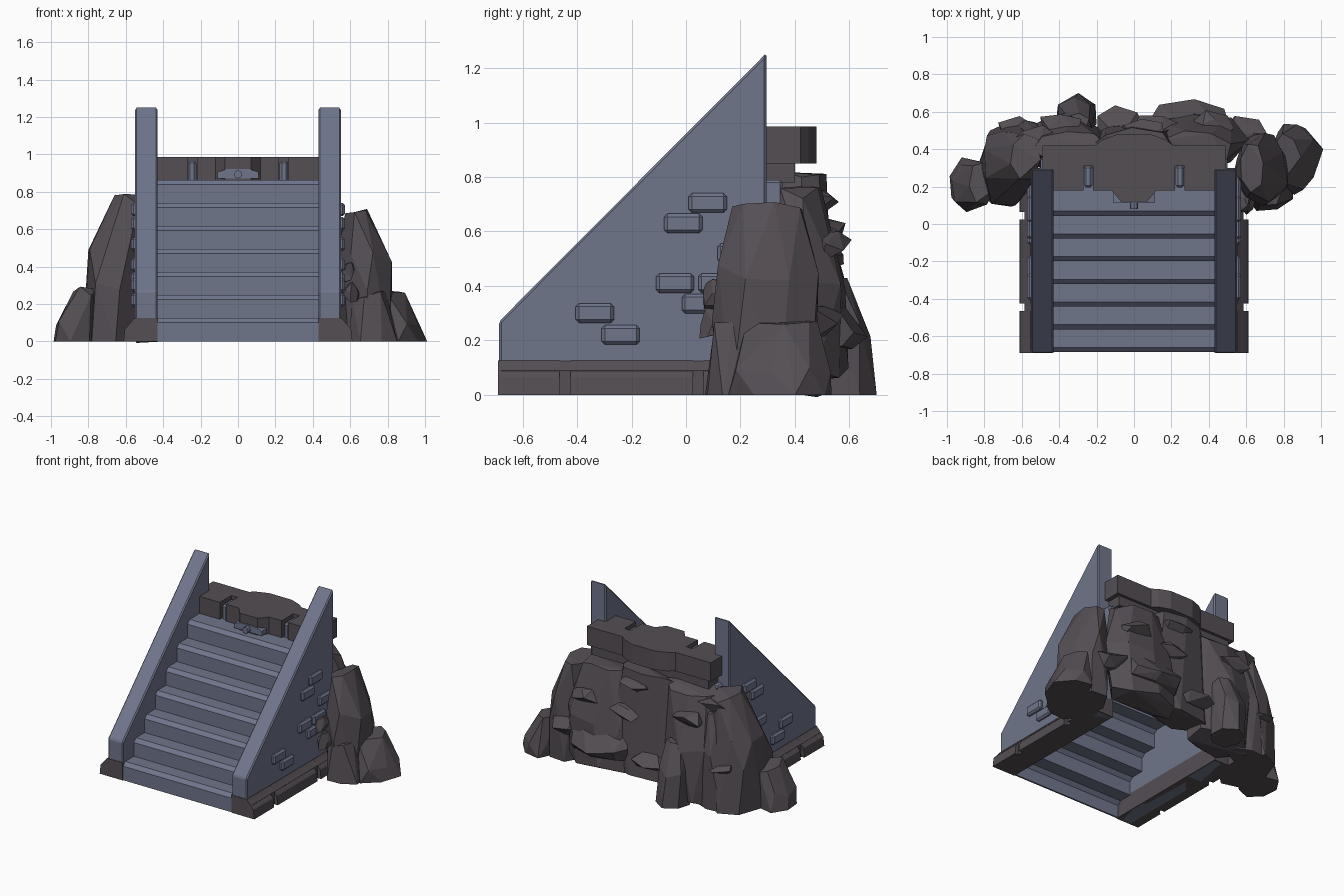
import bpy, bmesh, math, random
from mathutils import Vector

if "Cube" in bpy.data.objects:
    bpy.data.objects.remove(bpy.data.objects["Cube"])


def material(name, rgb):
    m = bpy.data.materials.new(name)
    m.use_nodes = True
    m.diffuse_color = (*rgb, 1)
    m.node_tree.nodes["Principled BSDF"].inputs["Base Color"].default_value = (*rgb, 1)
    return m


STONE = material("blue grey stone", (0.16, 0.18, 0.26))
ROCK = material("dark brown rock", (0.09, 0.077, 0.088))


def finish(name, bm, mat, bevel=0):
    bmesh.ops.recalc_face_normals(bm, faces=bm.faces)
    me = bpy.data.meshes.new(name)
    bm.to_mesh(me)
    bm.free()
    me.materials.append(mat)
    ob = bpy.data.objects.new(name, me)
    bpy.context.collection.objects.link(ob)
    if bevel:
        mod = ob.modifiers.new("Bevel", "BEVEL")
        mod.width, mod.segments = bevel, 1
    return ob


def prism(name, points, axis, start, end, mat, bevel=0):
    """Extrude a closed profile along x, y or z."""
    bm = bmesh.new()
    def place(p, t):
        co = list(p)
        co.insert("xyz".index(axis), t)
        return bm.verts.new(co)
    face = bm.faces.new([place(p, start) for p in points])
    grown = bmesh.ops.extrude_face_region(bm, geom=[face])["geom"]
    shift = Vector([end - start if a == axis else 0 for a in "xyz"])
    bmesh.ops.translate(bm, vec=shift, verts=[g for g in grown if isinstance(g, bmesh.types.BMVert)])
    return finish(name, bm, mat, bevel)


def box(name, x, y, z, mat, bevel=0):
    corners = [(x[0], y[0]), (x[1], y[0]), (x[1], y[1]), (x[0], y[1])]
    return prism(name, corners, "z", z[0], z[1], mat, bevel)


def rock(name, rings, seed, sides=7, jitter=0.12):
    """Faceted boulder: hull round jittered rings of (z, x, y, half width, half depth)."""
    rng = random.Random(seed)
    bm = bmesh.new()
    for z, cx, cy, rx, ry in rings:
        turn = rng.random()
        for i in range(sides):
            a = math.tau * (i + turn) / sides
            r = 1.08 + rng.uniform(-jitter, jitter)
            lift = rng.uniform(-0.03, 0.03) if z > 0 else 0
            bm.verts.new((cx + rx * r * math.cos(a), cy + ry * r * math.sin(a), z + lift))
    out = bmesh.ops.convex_hull(bm, input=bm.verts)
    spare = {g for g in out["geom_interior"] + out["geom_unused"] if isinstance(g, bmesh.types.BMVert)}
    bmesh.ops.delete(bm, geom=list(spare), context="VERTS")
    bmesh.ops.dissolve_limit(bm, angle_limit=math.radians(9), verts=bm.verts, edges=bm.edges)
    return finish(name, bm, ROCK)


# Stair sheet with chamfered noses, open underneath
steps, run, rise, nose = 7, 0.1215, 0.123, 0.025
path = [(-0.685, 0)]
for k in range(steps):
    y, z = -0.685 + run * k, 0.125 + rise * k
    path += [(y, z - nose), (y + nose, z), (y + run, z)]
path[-1] = (0.3, path[-1][1])
under = [(y + 0.012, z - 0.012) for y, z in path[1:]]
prism("stairs", path + under[::-1] + [(-0.673, 0)], "x", -0.44, 0.44, STONE)

# Sloping side walls, plinths and raised bricks, on both sides
wall = [(-0.686, 0), (-0.686, 0.27), (0.295, 1.255), (0.295, 0)]
bricks = [(0.08, 0.705), (-0.01, 0.63), (-0.04, 0.41), (0.115, 0.41),
          (0.055, 0.335), (-0.335, 0.3), (-0.24, 0.22), (0.185, 0.52)]
for side, s in (("left", 1), ("right", -1)):
    prism(side + "_wall", wall, "x", s * 0.43, s * 0.55, STONE, 0.008)
    plinth = [(0.43, 0), (0.585, 0), (0.585, 0.09), (0.552, 0.125), (0.43, 0.125)]
    prism(side + "_plinth_core", [(s * x, z) for x, z in plinth], "y", -0.68, 0.3, ROCK)
    outer = [(0.43, 0), (0.612, 0), (0.605, 0.065), (0.553, 0.126), (0.43, 0.126)]
    for i, (a, b) in enumerate([(-0.69, -0.465), (-0.425, 0.025), (0.065, 0.3)]):
        prism(f"{side}_plinth_block_{i}", [(s * x, z) for x, z in outer], "y", a, b, ROCK)
    for i, (y, z) in enumerate(bricks):
        box(f"{side}_wall_brick_{i}", (s * 0.53, s * 0.572), (y - 0.07, y + 0.07),
            (z - 0.036, z + 0.036), STONE, 0.012)

# Landing slab with two strap slots and a projecting lip
half = [(0.07, 0.12), (0.12, 0.18), (0.22, 0.18), (0.22, 0.31), (0.27, 0.31), (0.27, 0.18),
        (0.49, 0.18), (0.49, 0.42), (0.21, 0.42), (0.17, 0.45), (0.09, 0.48)]
plan = half + [(-x, y) for x, y in half[::-1]]
prism("landing_slab", plan, "z", 0.85, 0.985, ROCK)
box("landing_support", (-0.5, 0.5), (0.27, 0.355), (0.5, 0.79), STONE, 0.01)
box("slab_underside", (-0.46, 0.46), (0.25, 0.4), (0.78, 0.86), ROCK)
for side, s in (("left", 1), ("right", -1)):
    box(side + "_strap", (s * 0.222, s * 0.268), (0.195, 0.312), (0.85, 0.965), STONE, 0.012)

# Clasp on the lip
clasp = [(-0.11, 0.872), (0.11, 0.872), (0.11, 0.905), (0.06, 0.922), (-0.06, 0.922), (-0.11, 0.905)]
prism("clasp_plate", clasp, "y", 0.112, 0.19, STONE)
peg = [(0.022 * math.cos(i * math.tau / 8), 0.893 + 0.022 * math.sin(i * math.tau / 8)) for i in range(8)]
prism("clasp_peg", peg, "y", 0.08, 0.13, STONE)

# Large boulders around the back
rock("left_pillar_rock", [(0, 0.69, 0.3, 0.13, 0.18), (0.26, 0.69, 0.3, 0.13, 0.18),
     (0.45, 0.68, 0.29, 0.13, 0.17), (0.68, 0.63, 0.31, 0.06, 0.12)], 3)
rock("left_end_rock", [(0, 0.86, 0.36, 0.13, 0.17), (0.1, 0.86, 0.36, 0.11, 0.16),
     (0.26, 0.81, 0.36, 0.07, 0.12)], 8)
rock("left_front_rock", [(0, 0.73, 0.17, 0.12, 0.1), (0.25, 0.7, 0.18, 0.09, 0.08)], 5)
rock("right_pillar_rock", [(0, -0.68, 0.31, 0.14, 0.22), (0.3, -0.68, 0.31, 0.13, 0.2),
     (0.48, -0.67, 0.33, 0.13, 0.16), (0.76, -0.58, 0.36, 0.08, 0.12)], 11)
rock("right_end_rock", [(0, -0.88, 0.21, 0.11, 0.13), (0.1, -0.88, 0.21, 0.09, 0.12),
     (0.27, -0.81, 0.22, 0.06, 0.11)], 14)
rock("right_back_rock", [(0.02, -0.36, 0.43, 0.2, 0.14), (0.4, -0.36, 0.42, 0.2, 0.15),
     (0.77, -0.34, 0.41, 0.17, 0.08)], 17, 8)
rock("left_back_rock", [(0.08, 0.32, 0.46, 0.24, 0.12), (0.4, 0.33, 0.44, 0.24, 0.15),
     (0.74, 0.32, 0.4, 0.19, 0.1)], 21, 8)
rock("middle_back_rock", [(0.1, 0, 0.42, 0.25, 0.11), (0.5, 0, 0.42, 0.25, 0.12),
     (0.79, 0, 0.42, 0.2, 0.08)], 24, 8)
rock("right_foot_rock", [(0, -0.31, 0.57, 0.11, 0.11), (0.24, -0.31, 0.57, 0.1, 0.1),
     (0.42, -0.3, 0.53, 0.07, 0.06)], 27)
rock("right_corner_rock", [(0, -0.56, 0.46, 0.13, 0.09), (0.4, -0.55, 0.46, 0.11, 0.08),
     (0.64, -0.52, 0.43, 0.07, 0.05)], 30)
rock("left_overhang_rock", [(0.16, 0.3, 0.53, 0.2, 0.08), (0.24, 0.3, 0.56, 0.21, 0.1),
     (0.36, 0.32, 0.49, 0.2, 0.08)], 33)

# Thin ledges and shards jutting from the boulders
ledges = [(-0.08, 0.55, 0.22), (-0.62, 0.5, 0.3), (0.12, 0.52, 0.5), (0.42, 0.53, 0.54),
          (-0.4, 0.53, 0.6), (0.58, 0.5, 0.27), (-0.54, 0.45, 0.7), (0.57, 0.13, 0.36),
          (0.6, 0.13, 0.26), (0.05, 0.5, 0.72)]
for i, (x, y, z) in enumerate(ledges):
    w = 0.05 if y < 0.2 else 0.11
    rock(f"rock_ledge_{i}", [(z - 0.03, x, y - 0.03, w * 0.7, 0.04), (z + 0.01, x, y, w, 0.065),
         (z + 0.04, x, y - 0.02, w * 0.6, 0.04)], 40 + i, 6, 0.25)
